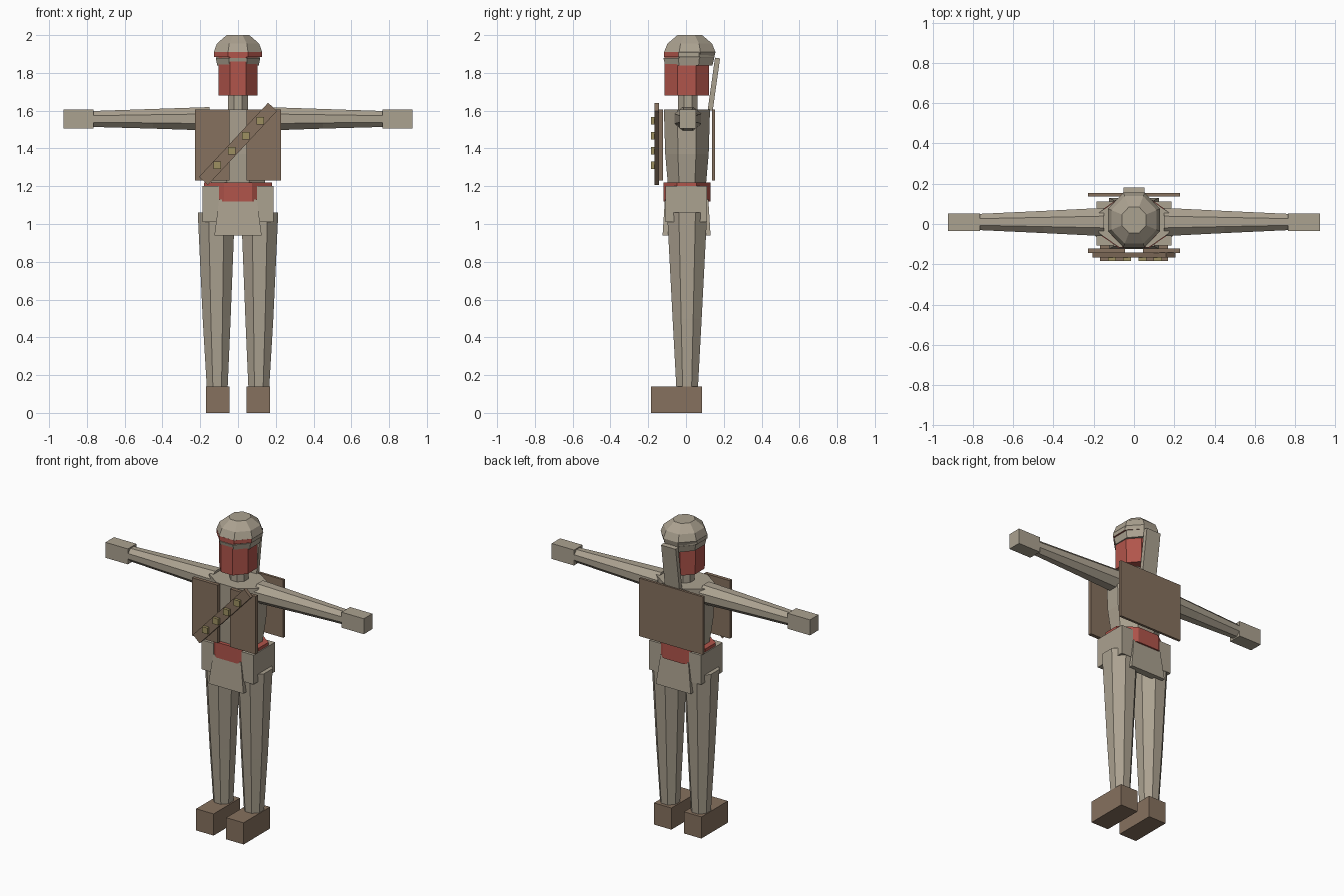
import bpy, bmesh, math
from mathutils import Matrix, Vector

cube = bpy.data.objects.get("Cube")
if cube:
    bpy.data.objects.remove(cube, do_unlink=True)


def material(name, rgb):
    m = bpy.data.materials.new(name)
    m.use_nodes = True
    m.diffuse_color = (*rgb, 1)
    m.node_tree.nodes["Principled BSDF"].inputs["Base Color"].default_value = (*rgb, 1)
    return m


CLOTH = material("beige cloth", (0.41, 0.36, 0.28))
RED = material("faded red", (0.44, 0.09, 0.07))
LEATHER = material("brown leather", (0.24, 0.165, 0.112))
BRASS = material("dull brass", (0.34, 0.28, 0.12))


def finish(name, bm, *mats):
    bmesh.ops.recalc_face_normals(bm, faces=bm.faces)
    mesh = bpy.data.meshes.new(name)
    bm.to_mesh(mesh)
    bm.free()
    for m in mats:
        mesh.materials.append(m)
    ob = bpy.data.objects.new(name, mesh)
    bpy.context.collection.objects.link(ob)
    return ob


def box(name, lo, hi, mat, tilt=None):
    """Box between two corners, optionally turned about its own centre."""
    lo, hi = Vector(lo), Vector(hi)
    bm = bmesh.new()
    bmesh.ops.create_cube(bm, size=1, matrix=Matrix.Diagonal((*(hi - lo), 1)))
    ob = finish(name, bm, mat)
    ob.location = (lo + hi) / 2
    if tilt:
        ob.rotation_euler = tilt
    return ob


def loft(name, rings, *mats, along_x=False):
    """Eight-sided tube through rings of (position, u, v, half width u, half width v)."""
    bm = bmesh.new()
    loops = []
    k = 1 / math.cos(math.pi / 8)
    for t, cu, cv, ru, rv in rings:
        loop = []
        for i in range(8):
            a = math.pi * (i + 0.5) / 4
            u, v = cu + k * ru * math.cos(a), cv + k * rv * math.sin(a)
            loop.append(bm.verts.new((t, u, v) if along_x else (u, v, t)))
        loops.append(loop)
    for a, b in zip(loops, loops[1:]):
        for i in range(8):
            j = (i + 1) % 8
            bm.faces.new((a[i], a[j], b[j], b[i]))
    bm.faces.new(loops[0])
    bm.faces.new(loops[-1])
    return finish(name, bm, *mats)


def flap(name, y_sign):
    """Flared skirt panel hanging below the sash."""
    bm = bmesh.new()
    bmesh.ops.create_cube(bm, size=1)
    for v in bm.verts:
        top, outer = v.co.z > 0, v.co.y > 0
        half = 0.10 if top else 0.125
        y = (0.115 if outer else 0.07) + (0 if top else 0.012)
        v.co = (half * (1 if v.co.x > 0 else -1), y_sign * y + 0.003, 1.13 if top else 0.94)
    return finish(name, bm, CLOTH)


# Torso, neck and sash
loft("torso", [(1.2, 0, 0.005, 0.14, 0.1), (1.37, 0, 0.005, 0.165, 0.115),
               (1.605, 0, 0.005, 0.175, 0.122)], CLOTH)
loft("neck", [(1.59, 0, 0.01, 0.052, 0.052), (1.7, 0, 0.01, 0.052, 0.052)], CLOTH)
loft("waist_sash", [(1.12, 0, 0.005, 0.18, 0.124), (1.22, 0, 0.005, 0.18, 0.124)], RED)
flap("front_skirt", -1)
flap("back_skirt", 1)

# Limbs, mirrored
for side, s in (("left", 1), ("right", -1)):
    loft(side + "_leg", [(0.13, s * 0.11, 0.006, 0.055, 0.057), (0.5, s * 0.113, 0.006, 0.074, 0.077),
                         (1.06, s * 0.115, 0.006, 0.098, 0.106)], CLOTH)
    xs = sorted((s * 0.045, s * 0.17))
    box(side + "_boot", (xs[0], -0.185, 0), (xs[1], 0.085, 0.14), LEATHER)
    loft(side + "_arm", [(s * 0.15, 0.01, 1.557, 0.07, 0.062), (s * 0.45, 0.01, 1.557, 0.055, 0.052),
                         (s * 0.775, 0.01, 1.556, 0.04, 0.042)], CLOTH, along_x=True)
    xs = sorted((s * 0.765, s * 0.925))
    box(side + "_hand", (xs[0], -0.034, 1.505), (xs[1], 0.053, 1.605), CLOTH)
    xs = sorted((s * 0.1, s * 0.187))
    box(side + "_hip_panel", (xs[0], -0.108, 1.01), (xs[1], 0.112, 1.2), CLOTH)
    xs = sorted((s * 0.045, s * 0.228))
    box(side + "_chest_plate", (xs[0], -0.145, 1.23), (xs[1], -0.122, 1.605), LEATHER)

# Back plate, slanted flap, bandolier with studs
box("back_plate", (-0.228, 0.137, 1.23), (0.228, 0.153, 1.605), LEATHER)
box("back_flap", (-0.052, 0.134, 1.6), (0.052, 0.161, 1.88), CLOTH, (math.radians(-8), 0, 0))
box("bandolier", (-0.268, -0.166, 1.392), (0.268, -0.142, 1.456), LEATHER,
    (0, -math.radians(47), 0))
for i in range(4):
    x, z = -0.11 + i * 0.076, 1.31 + i * 0.0785
    box(f"stud_{i + 1}", (x - 0.02, -0.184, z - 0.02), (x + 0.02, -0.16, z + 0.02), BRASS)

# Head and headgear
loft("face_wrap", [(1.68, 0, 0.003, 0.102, 0.118), (1.89, 0, 0.003, 0.104, 0.118)], RED)
loft("lower_head_band", [(1.84, 0, 0.015, 0.11, 0.125), (1.88, 0, 0.015, 0.118, 0.135)], CLOTH)
band = loft("upper_head_band", [(1.885, 0, 0.015, 0.126, 0.132), (1.91, 0, 0.015, 0.126, 0.132)],
            RED, CLOTH)
for p in band.data.polygons:
    p.material_index = 1 if p.center.y > 0.01 and abs(p.normal.z) < 0.5 else 0
loft("helmet", [(1.875, 0, 0.02, 0.112, 0.128), (1.91, 0, 0.02, 0.128, 0.136),
                (1.955, 0, 0.02, 0.112, 0.118), (2.0, 0, 0.02, 0.06, 0.065)], CLOTH)
